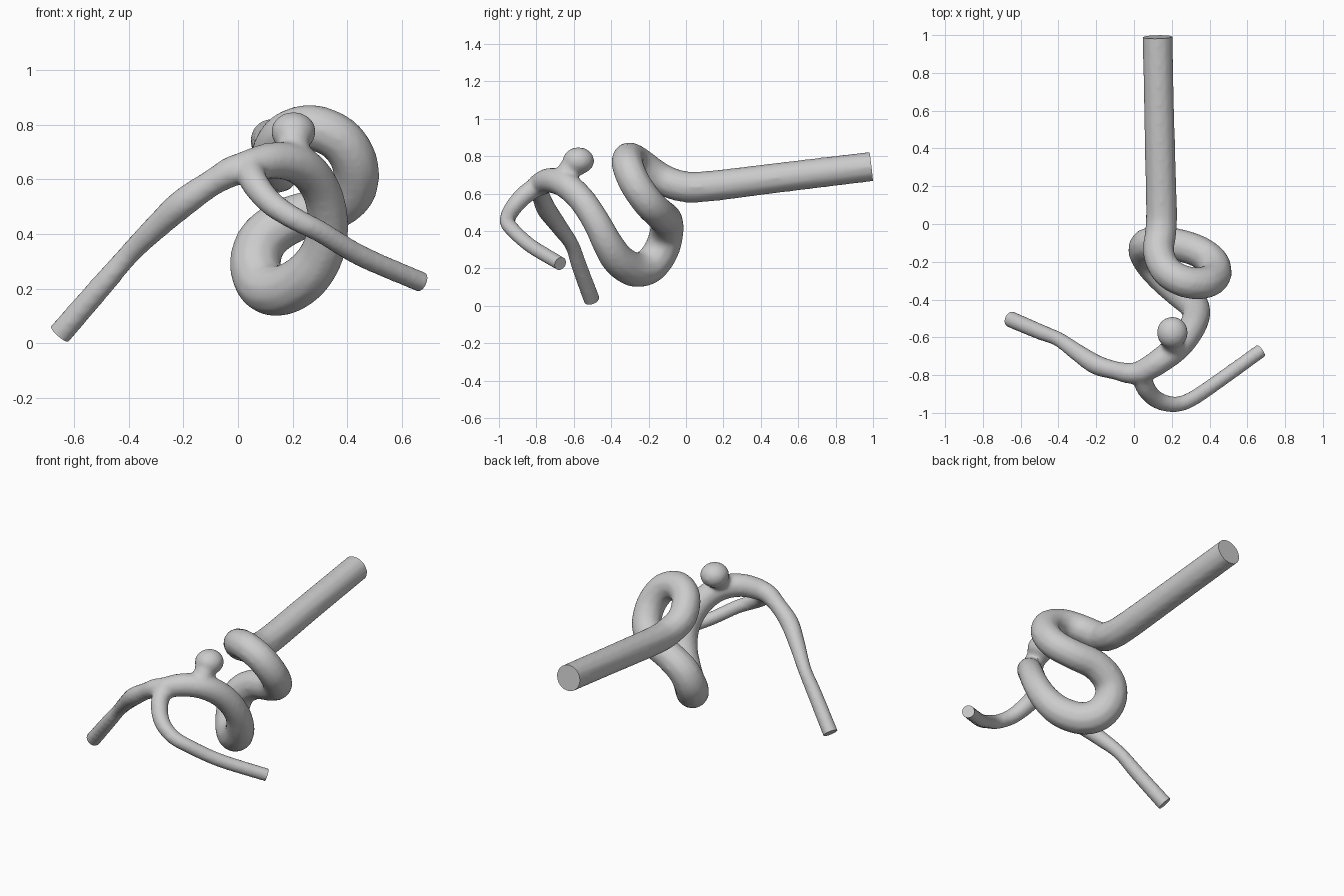
import bpy, bmesh
from mathutils import Vector

if "Cube" in bpy.data.objects:
    bpy.data.objects.remove(bpy.data.objects["Cube"])

# Vessel centrelines: x, y, z, radius
trunk = [(.124, 1.10, .757, .08), (.125, .99, .744, .08), (.135, .5, .685, .081), (.145, .1, .637, .083),
         (.142, -.04, .643, .084), (.13, -.15, .69, .084), (.175, -.25, .763, .084),
         (.27, -.305, .79, .085), (.375, -.31, .745, .086), (.43, -.27, .65, .086),
         (.415, -.2, .55, .086), (.33, -.14, .49, .086), (.2, -.105, .455, .088),
         (.095, -.105, .385, .092), (.063, -.135, .29, .095), (.095, -.2, .21, .096),
         (.165, -.28, .195, .094), (.25, -.36, .245, .09), (.31, -.42, .335, .082),
         (.33, -.48, .45, .075), (.3, -.56, .57, .073), (.23, -.65, .65, .073),
         (.13, -.73, .67, .068), (.03, -.79, .645, .062)]
left_branch = [(.06, -.78, .655, .058), (-.02, -.79, .63, .057), (-.1, -.775, .585, .05),
               (-.2, -.745, .515, .054), (-.3, -.68, .425, .047), (-.4, -.61, .325, .04),
               (-.5, -.57, .21, .043), (-.652, -.505, .035, .045), (-.73, -.472, -.055, .045)]
right_branch = [(.04, -.78, .65, .055), (.06, -.865, .59, .052), (.12, -.93, .515, .047),
                (.21, -.955, .455, .043), (.3, -.93, .41, .041), (.45, -.83, .32, .04),
                (.67, -.672, .225, .039), (.75, -.615, .19, .039)]
bleb_neck = [(.22, -.67, .66, .055), (.205, -.63, .72, .06), (.2, -.575, .77, .072)]


def smooth_path(pts, steps=5):
    """Catmull-Rom interpolation, radius included."""
    p = [Vector(q) for q in pts]
    p = [2 * p[0] - p[1]] + p + [2 * p[-1] - p[-2]]
    out = []
    for a, b, c, d in zip(p, p[1:], p[2:], p[3:]):
        for i in range(steps):
            t = i / steps
            out.append(.5 * (2 * b + (c - a) * t + (2 * a - 5 * b + 4 * c - d) * t * t
                             + (3 * b - a - 3 * c + d) * t ** 3))
    return out + [p[-2]]


# Swept tubes
curve = bpy.data.curves.new("vessel_paths", 'CURVE')
curve.dimensions = '3D'
curve.bevel_depth = 1
curve.bevel_resolution = 4
curve.use_fill_caps = True
for path in (trunk, left_branch, right_branch, bleb_neck):
    pts = smooth_path(path)
    spline = curve.splines.new('POLY')
    spline.points.add(len(pts) - 1)
    for sp, v in zip(spline.points, pts):
        sp.co = (v[0], v[1], v[2], 1)
        sp.radius = v[3]
vessel = bpy.data.objects.new("vessel_paths", curve)
bpy.context.collection.objects.link(vessel)
bpy.context.view_layer.objects.active = vessel
vessel.select_set(True)
bpy.ops.object.convert(target='MESH')
vessel = bpy.context.object
vessel.name = "branching_vessel"

# Rounded bleb on the short neck
bm = bmesh.new()
bm.from_mesh(vessel.data)
ball = bmesh.ops.create_icosphere(bm, subdivisions=3, radius=1)['verts']
for v in ball:
    v.co = Vector((.203, -.575, .775)) + Vector((v.co.x * .083, v.co.y * .085, v.co.z * .073))
bm.to_mesh(vessel.data)
bm.free()

# Fuse the tubes and soften the junctions
rm = vessel.modifiers.new("fuse", 'REMESH')
rm.mode = 'VOXEL'
rm.voxel_size = .012
sm = vessel.modifiers.new("soften", 'SMOOTH')
sm.factor = .5
sm.iterations = 8
for name in ("fuse", "soften"):
    bpy.ops.object.modifier_apply(modifier=name)

# Cut each open end flat and cap it
bm = bmesh.new()
bm.from_mesh(vessel.data)
for path, end, inner in ((trunk, 1, 2), (left_branch, -2, -3), (right_branch, -2, -3)):
    co = Vector(path[end][:3])
    no = (co - Vector(path[inner][:3])).normalized()
    faces = [f for f in bm.faces if (f.calc_center_median() - co).length < .19]
    edges = {e for f in faces for e in f.edges}
    verts = {v for f in faces for v in f.verts}
    bmesh.ops.bisect_plane(bm, geom=list(verts) + list(edges) + faces, plane_co=co,
                           plane_no=no, clear_outer=True)
    rim = [e for e in bm.edges if e.is_boundary]
    bmesh.ops.holes_fill(bm, edges=rim, sides=0)
bmesh.ops.recalc_face_normals(bm, faces=bm.faces[:])
bm.to_mesh(vessel.data)
bm.free()
bpy.ops.object.shade_smooth_by_angle(angle=.7)
